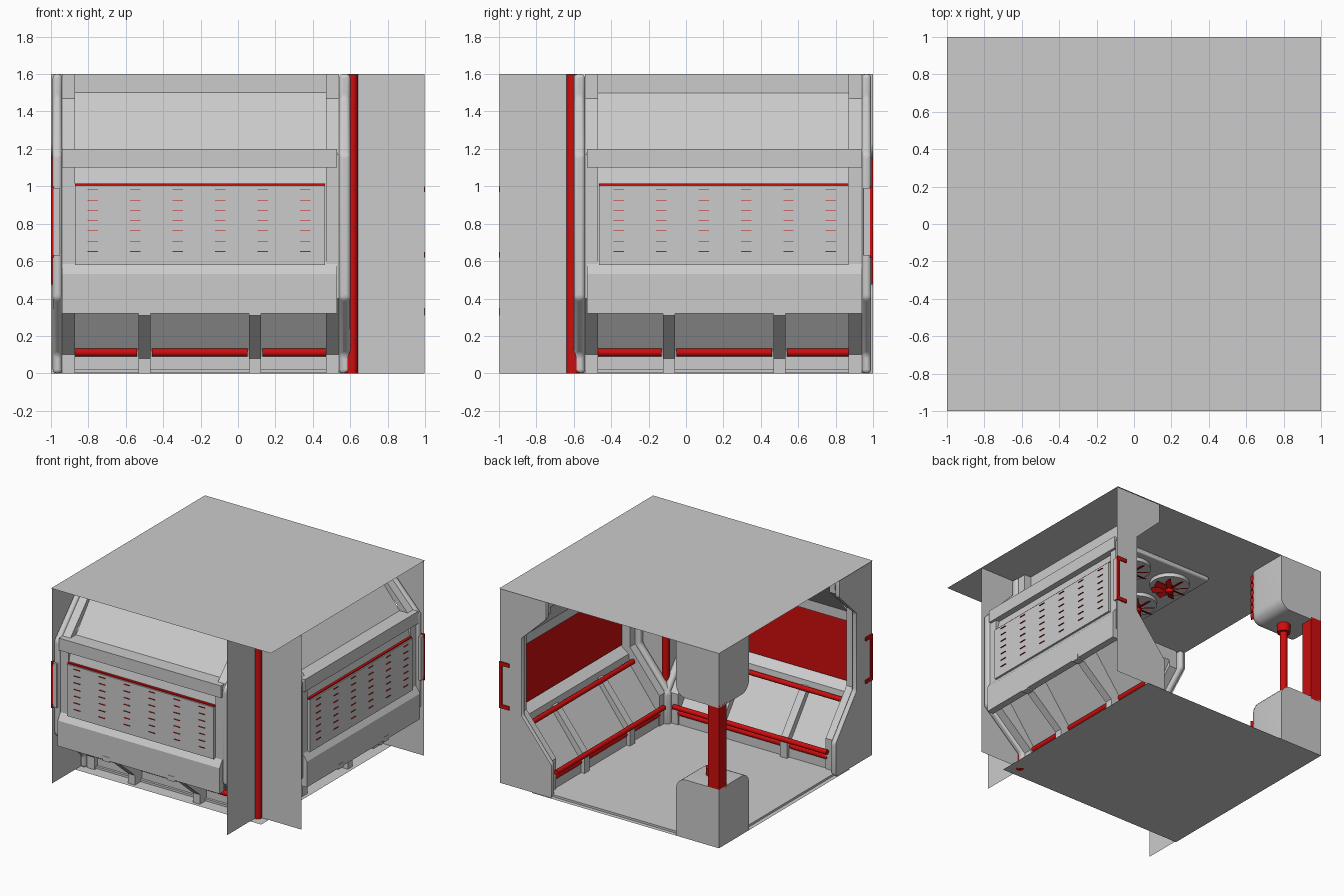
import bpy, bmesh, math
from mathutils import Vector, Matrix

if "Cube" in bpy.data.objects:
    bpy.data.objects.remove(bpy.data.objects["Cube"])

red = bpy.data.materials.new("red")
red.diffuse_color = (0.62, 0.004, 0.004, 1)
red.use_nodes = True
red.node_tree.nodes["Principled BSDF"].inputs["Base Color"].default_value = red.diffuse_color


def finish(bm, name, mat=None, bevel=0.0, seg=3, smooth=False):
    bmesh.ops.recalc_face_normals(bm, faces=bm.faces)
    me = bpy.data.meshes.new(name)
    bm.to_mesh(me)
    bm.free()
    ob = bpy.data.objects.new(name, me)
    bpy.context.collection.objects.link(ob)
    if mat:
        me.materials.append(mat)
    if bevel:
        m = ob.modifiers.new("bevel", 'BEVEL')
        m.width, m.segments, m.limit_method = bevel, seg, 'ANGLE'
        m.angle_limit = math.radians(25)
    if bevel or smooth:
        bpy.context.view_layer.objects.active = ob
        ob.select_set(True)
        bpy.ops.object.shade_smooth_by_angle(angle=math.radians(40))
        ob.select_set(False)
    return ob


# wall space: u along the wall, d depth inward from the outside, z up
def front(u, d, z):
    return Vector((u, d - 1, z))


def right(u, d, z):
    return Vector((1 - d, -u, z))


def extrude(name, side, prof, u0, u1, closed=True, **kw):
    bm = bmesh.new()
    a = [bm.verts.new(side(u0, d, z)) for d, z in prof]
    b = [bm.verts.new(side(u1, d, z)) for d, z in prof]
    n = len(prof)
    for i in range(n if closed else n - 1):
        j = (i + 1) % n
        bm.faces.new((a[i], a[j], b[j], b[i]))
    if closed:
        bm.faces.new(a)
        bm.faces.new(b[::-1])
    return finish(bm, name, **kw)


def sheet(name, pts, **kw):
    bm = bmesh.new()
    bm.faces.new([bm.verts.new(p) for p in pts])
    return finish(bm, name, **kw)


def add_box(bm, lo, hi):
    lo, hi = Vector(lo), Vector(hi)
    m = Matrix.Translation((lo + hi) / 2) @ Matrix.Diagonal((*(hi - lo), 1))
    bmesh.ops.create_cube(bm, size=1, matrix=m)


def box(name, lo, hi, **kw):
    bm = bmesh.new()
    add_box(bm, lo, hi)
    return finish(bm, name, **kw)


def rods(name, segs, r, mat=red, n=16):
    bm = bmesh.new()
    for p, q in segs:
        v = Vector(q) - Vector(p)
        m = Matrix.Translation((Vector(p) + Vector(q)) / 2) @ v.to_track_quat('Z', 'Y').to_matrix().to_4x4()
        bmesh.ops.create_cone(bm, cap_ends=True, segments=n, radius1=r, radius2=r, depth=v.length, matrix=m)
    return finish(bm, name, mat, smooth=True)


def rect(d0, z0, d1, z1):
    return [(d0, z0), (d1, z0), (d1, z1), (d0, z1)]


INNER = [(.42, 1.6), (.42, 1.45), (.2, 1.24), (.2, .6), (.47, .27), (.47, 0)]
OUTER = [(.36, 0), (.36, .1), (.02, .4), (.02, 1.17), (.3, 1.47), (.3, 1.6)]
CORNER = [(.38, 1.6), (.38, 0)]

for tag, side in (("front", front), ("right", right)):
    # end frames, with a slimmer step next to the panels; flat end sheets
    for u0, u1, s0, s1, cap, edge in ((-.99, -.94, -.94, -.87, -.99, INNER), (.54, .6, .47, .54, .6, CORNER)):
        extrude(tag + "_frame", side, INNER + OUTER, u0, u1, bevel=.02)
        step = [(d - .04, z) for d, z in INNER] + [(d + .02, z) for d, z in OUTER]
        extrude(tag + "_frame_step", side, step, s0, s1)
        sheet(tag + "_end_sheet", [side(cap, d, z) for d, z in [(.003, 0), (.003, 1.6)] + edge])
    # red latch in the free end
    for r in (rect(0, .62, .09, .65), rect(0, .97, .09, 1.0), rect(.003, .62, .025, 1.0)):
        extrude(tag + "_latch", side, r, -1, -.985, mat=red)
    extrude(tag + "_latch_block", side, rect(.003, .63, .09, .99), -.985, -.95)
    # sloped panels
    extrude(tag + "_upper_panel", side, [(.38, 1.6), (.38, 1.5), (.14, 1.2), (.14, 1.12)], -.87, .47, False)
    extrude(tag + "_lower_panel", side, [(.07, .6), (.15, .54), (.16, .46), (.41, .13)], -.87, .47, False)
    extrude(tag + "_kick_panel", side, [(.40, .13), (.42, .09), (.42, 0)], -.87, .47, False)
    # outer trims and louvred back panel
    extrude(tag + "_upper_trim", side,
            [(.14, 1.2), (.02, 1.2), (.02, 1.1), (.07, 1.1), (.05, 1.015), (.072, 1.015), (.072, 1.12), (.14, 1.12)],
            -.94, .53)
    extrude(tag + "_back_plate", side, rect(.055, .56, .072, 1.015), -.94, .53)
    extrude(tag + "_back_panel", side, rect(.02, .58, .055, 1.005), -.87, .465)
    extrude(tag + "_red_panel", side, rect(.075, .6, .09, 1.16), -.87, .47, mat=red)
    extrude(tag + "_red_strip", side, rect(.03, 1.005, .055, 1.015), -.87, .465, mat=red)
    extrude(tag + "_lower_trim", side,
            [(.07, .6), (.05, .6), (.003, .53), (.003, .32), (.06, .32), (.06, .5)], -.94, .53)
    bm = bmesh.new()
    for i in range(6):
        for k in range(7):
            u, z = -.775 + i * .227, .65 + k * .055
            p, q = side(u - .028, .012, z), side(u + .028, .03, z + .003)
            add_box(bm, [min(a, b) for a, b in zip(p, q)], [max(a, b) for a, b in zip(p, q)])
    finish(bm, tag + "_louvres", red)
    # brackets
    for u in (-.5, .09):
        extrude(tag + "_bracket", side,
                [(0, .35), (0, .31), (.06, .31), (.33, .08), (.33, 0), (.45, 0), (.45, .16), (.18, .5), (.1, .5), (.06, .35)],
                u - .032, u + .032)
    # handrails
    spans = ((-.88, -.54), (-.46, .05), (.13, .48))
    rods(tag + "_lower_rail", [(side(a, .41, .112), side(b, .41, .112)) for a, b in spans], .022)
    rods(tag + "_inner_rail", [(side(-.9, .45, .17), side(.5, .45, .17))], .02)
    rods(tag + "_upper_rail", [(side(-.9, .19, .49), side(.5, .19, .49))], .02)

# corner pipe with thick ends
rods("corner_pipe", [((.61, -.61, 0), (.61, -.61, 1.598))], .03)
for z0, z1, z2 in ((0.002, .12, .16), (1.598, 1.48, 1.44)):
    bm = bmesh.new()
    rings = []
    for z, r in ((z0, .045), (z1, .045), ((z1 + z2) / 2, .041), (z2, .028)):
        c = bmesh.ops.create_circle(bm, segments=20, radius=r, matrix=Matrix.Translation((.595, -.595, z)))
        rings.append(c["verts"])
    for a, b in zip(rings, rings[1:]):
        for i in range(20):
            j = (i + 1) % 20
            bm.faces.new((a[i], a[j], b[j], b[i]))
    finish(bm, "corner_pipe_end", red, smooth=True)

# floor and roof
sheet("floor_base", [(-1, -.7, 0), (.7, -.7, 0), (.7, 1, 0), (-1, 1, 0)])
box("floor_plate", (-.97, -.6, .003), (.6, .97, .02))
sheet("roof", [(-1, -.998, 1.6), (.998, -.998, 1.6), (.998, 1, 1.6), (-1, 1, 1.6)])

# column blocks in the open corner, rounded on the inner edges only
for name, z0, z1, edge in (("column_base", 0, .48, .48), ("column_head", 1.15, 1.6, 1.15)):
    bm = bmesh.new()
    add_box(bm, (-1, .61, z0), (-.61, 1, z1))
    es = []
    for e in bm.edges:
        x, y, z = (e.verts[0].co + e.verts[1].co) / 2
        inner = x > -.62 and y < .62
        rim = abs(z - edge) < .01 and (x > -.62 or y < .62)
        if inner or rim:
            es.append(e)
    bmesh.ops.bevel(bm, geom=es, offset=.09, segments=6, profile=.5, affect='EDGES')
    finish(bm, name, smooth=True)
rods("column_pipe", [((-.8, .8, .45), (-.8, .8, 1.18))], .028)
rods("column_collars", [((-.8, .8, .47), (-.8, .8, .54)), ((-.8, .8, 1.08), (-.8, .8, 1.16))], .05)
box("column_corner_strip", (-1, .9, .46), (-.9, 1, 1.17), mat=red)
segs = [((-.69, .69, z), (-.625, .625, z)) for z in
        [.1 + i * .065 for i in range(4)] + [1.24 + i * .063 for i in range(6)]]
rods("column_studs", segs, .028)

# ceiling fan unit
box("fan_panel", (-.4, -.4, 1.56), (.4, .4, 1.598), bevel=.01, seg=2)
for x in (-.19, .19):
    for y in (-.19, .19):
        rods("fan_dish", [((x, y, 1.53), (x, y, 1.57))], .15, None, 32)
        rods("fan_hub", [((x, y, 1.47), (x, y, 1.53))], .03)
        bm = bmesh.new()
        for k in range(8):
            m = (Matrix.Translation((x, y, 1.505)) @ Matrix.Rotation(k * math.pi / 4, 4, 'Z')
                 @ Matrix.Translation((.075, 0, 0)) @ Matrix.Rotation(.5, 4, 'X')
                 @ Matrix.Diagonal((.12, .045, .006, 1)))
            bmesh.ops.create_cube(bm, size=1, matrix=m)
        finish(bm, "fan_blades", red)
